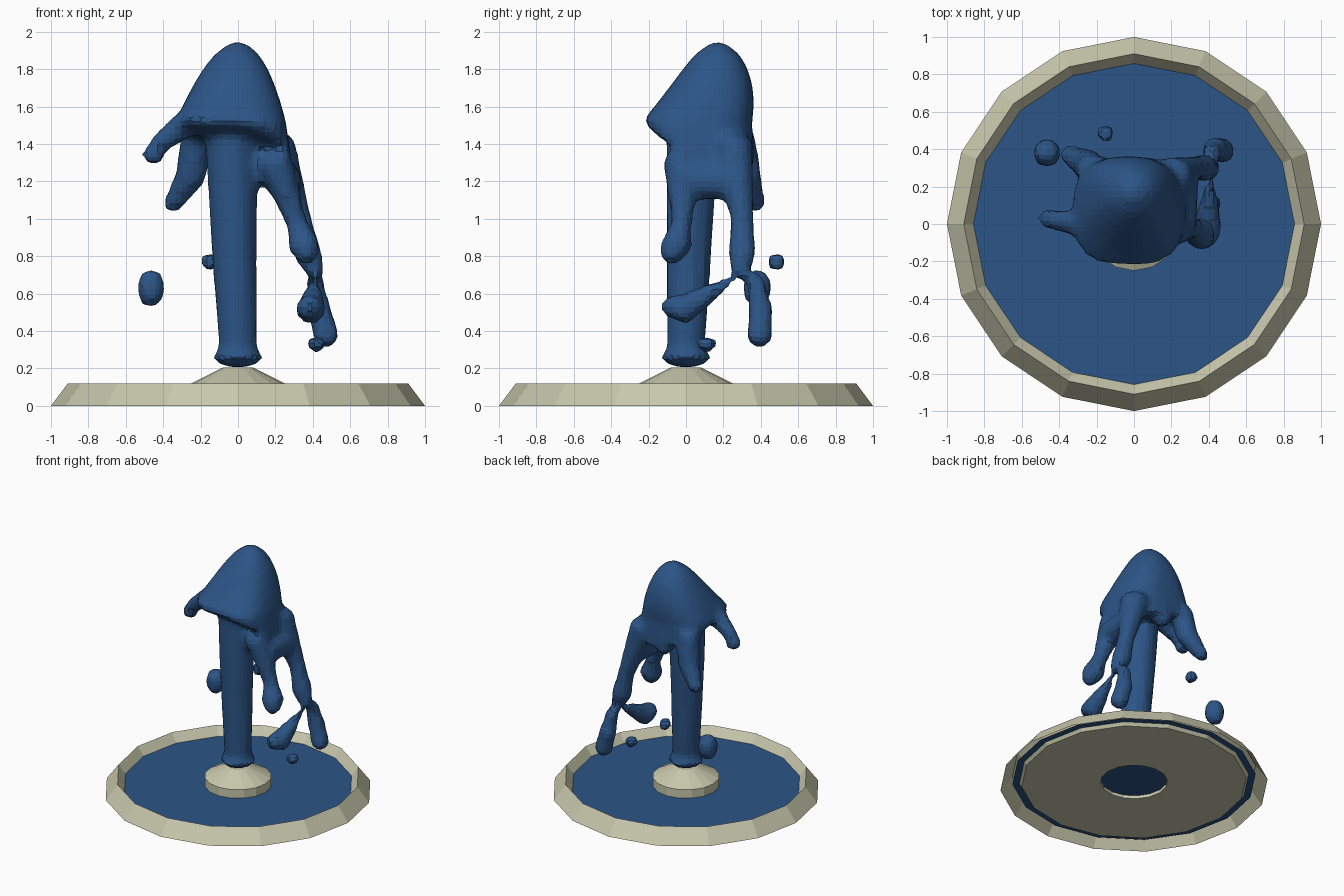
import bpy, bmesh
from math import cos, sin, pi, sqrt, copysign
from mathutils import Vector, Matrix

if "Cube" in bpy.data.objects:
    bpy.data.objects.remove(bpy.data.objects["Cube"])


def material(name, rgb):
    m = bpy.data.materials.new(name)
    m.diffuse_color = (*rgb, 1)
    m.use_nodes = True
    m.node_tree.nodes["Principled BSDF"].inputs["Base Color"].default_value = m.diffuse_color
    return m


stone = material("stone", (0.58, 0.58, 0.42))
blue = material("water", (0.025, 0.09, 0.24))


def make(name, bm, mat):
    bmesh.ops.recalc_face_normals(bm, faces=bm.faces)
    me = bpy.data.meshes.new(name)
    bm.to_mesh(me)
    bm.free()
    me.materials.append(mat)
    ob = bpy.data.objects.new(name, me)
    bpy.context.collection.objects.link(ob)
    return ob


def loft(bm, rings, start=None, end=None):
    """Skin a list of point rings; optional points close the ends."""
    vr = [[bm.verts.new(p) for p in r] for r in rings]
    n = len(vr[0])
    for a, b in zip(vr, vr[1:]):
        for i in range(n):
            j = (i + 1) % n
            bm.faces.new((a[i], a[j], b[j], b[i]))
    for tip, r in ((start, vr[0]), (end, vr[-1])):
        if tip is not None:
            t = bm.verts.new(tip)
            for i in range(n):
                bm.faces.new((t, r[i], r[(i + 1) % n]))


def ring(z, rx, ry, cx=0, cy=0, n=16, e=1):
    """Ellipse at height z; exponent e below 1 makes it squarish."""
    def f(v):
        return copysign(abs(v) ** e, v)
    return [[cx + rx * f(cos(2 * pi * k / n)), cy + ry * f(sin(2 * pi * k / n)), z]
            for k in range(n)]


def tube(bm, pts):
    """Closed, round-ended strand through (x, y, z, radius) points."""
    P = [Vector(p[:3]) for p in pts]
    R = [p[3] for p in pts]
    rings, dirs = [], []
    for i, c in enumerate(P):
        d = (P[min(i + 1, len(P) - 1)] - P[max(i - 1, 0)]).normalized()
        q = d.to_track_quat('Z', 'Y')
        dirs.append(d)
        rings.append([c + q @ Vector(p) for p in ring(0, R[i], R[i], n=10)])
    loft(bm, rings, P[0] - dirs[0] * R[0] * 0.7, P[-1] + dirs[-1] * R[-1] * 0.7)


# basin: sloped rim, floor and central nozzle in one open shell
bm = bmesh.new()
profile = [(1, 0), (0.91, 0.12), (0.84, 0.025), (0.25, 0.025), (0.25, 0.12), (0.08, 0.205)]
loft(bm, [ring(z, r, r) for r, z in profile], end=(0, 0, 0.205))
make("basin", bm, stone)

# pool surface, reaching slightly past the inner wall
bm = bmesh.new()
bm.faces.new([bm.verts.new(p) for p in ring(0.05, 0.91, 0.91)])
make("pool", bm, blue)

# hood: paraboloid that leans forward and turns squarish on the way down
bm = bmesh.new()
hood = []
for i in range(8):
    d = 0.01 + 0.06 * i
    r = 0.45 * sqrt(d)
    hood.append(ring(1.95 - d, r, r, -0.09 * d, 0.17 - 0.6 * d * d, 28, 1 - 0.7 * d))
skirt = ring(1.4, 0.3, 0.275, -0.015, 0.085, 28, 0.7)
for p in skirt:  # the lower edge hangs lower at the back and right
    p[2] = min(1.49, 1.435 - 0.35 * p[1] - 0.3 * p[0])
loft(bm, hood + [skirt], (0, 0.17, 1.955), (-0.02, 0.09, 1.38))

# flared foot of the jet
loft(bm, [ring(0.215, 0.085, 0.085), ring(0.255, 0.135, 0.135), ring(0.32, 0.1, 0.1)],
     (0, 0, 0.2), (0, 0, 0.34))

# column
tube(bm, [(0, 0, 0.32, 0.105), (-0.02, 0.015, 0.8, 0.122), (-0.035, 0.035, 1.45, 0.145)])
# back right strand
tube(bm, [(0.2, 0.25, 1.4, 0.11), (0.33, 0.3, 1.0, 0.065), (0.37, 0.3, 0.82, 0.08),
          (0.42, 0.29, 0.7, 0.05)])
# web between the right strands
tube(bm, [(0.24, 0, 1.2, 0.1), (0.25, 0.25, 1.2, 0.1)])
# front right strand
tube(bm, [(0.19, -0.03, 1.32, 0.1), (0.31, -0.02, 0.99, 0.06), (0.35, -0.05, 0.86, 0.09),
          (0.38, -0.09, 0.79, 0.06)])
# front left drip
tube(bm, [(-0.26, 0, 1.52, 0.08), (-0.42, 0.02, 1.4, 0.055), (-0.465, 0.03, 1.32, 0.062)])
# back left strand
tube(bm, [(-0.22, 0.28, 1.45, 0.09), (-0.25, 0.32, 1.23, 0.085), (-0.36, 0.38, 1.06, 0.05)])
# back lump
tube(bm, [(-0.02, 0.27, 1.4, 0.1), (-0.02, 0.31, 1.27, 0.06)])
# detached trails on the right
tube(bm, [(0.41, 0.37, 0.68, 0.055), (0.43, 0.4, 0.52, 0.07), (0.48, 0.39, 0.35, 0.075)])
tube(bm, [(0.38, -0.1, 0.54, 0.065), (0.39, -0.02, 0.51, 0.085), (0.41, 0.22, 0.66, 0.03)])

# loose drops: position, radius, vertical stretch
for pos, r, h in [((-0.465, 0.38, 0.63), 0.08, 1.4), ((-0.15, 0.485, 0.77), 0.055, 1),
                  ((0.42, 0.11, 0.33), 0.06, 0.8)]:
    bmesh.ops.create_icosphere(bm, subdivisions=2, radius=r,
                               matrix=Matrix.Translation(pos) @ Matrix.Diagonal((1, 1, h, 1)))

# fuse every piece of water into one soft, faceted skin
jet = make("water_jet", bm, blue)
fuse = jet.modifiers.new("fuse", 'REMESH')
fuse.mode = 'VOXEL'
fuse.voxel_size = 0.032
soften = jet.modifiers.new("soften", 'SMOOTH')
soften.factor = 0.5
soften.iterations = 3
